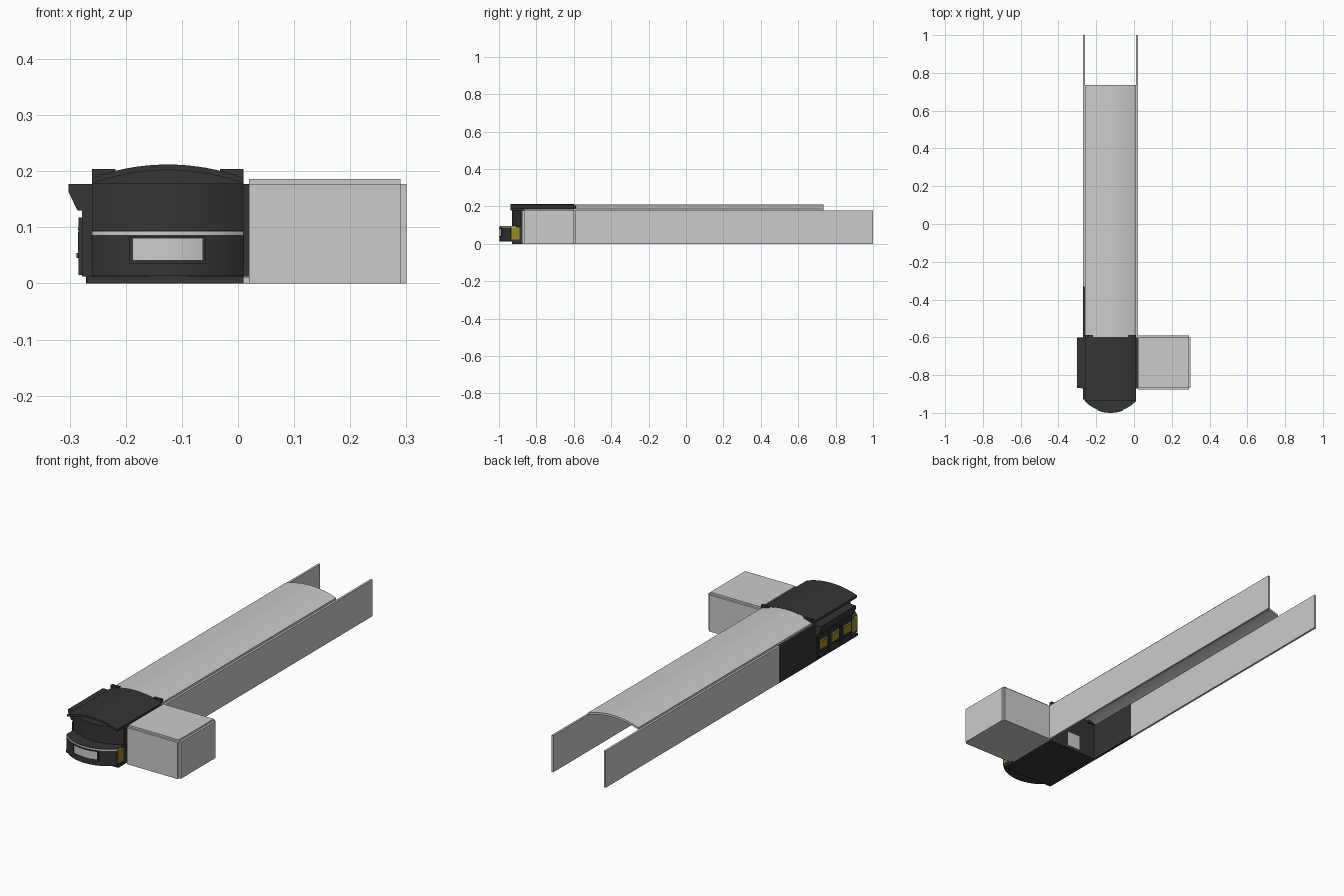
import bpy, bmesh, math
from mathutils import Vector

if "Cube" in bpy.data.objects:
    bpy.data.objects.remove(bpy.data.objects["Cube"])

CX = -0.125          # centre line of the carriage
HW = 0.135           # half width of the carriage


def material(name, rgb):
    m = bpy.data.materials.new(name)
    m.diffuse_color = (*rgb, 1)
    m.use_nodes = True
    m.node_tree.nodes["Principled BSDF"].inputs["Base Color"].default_value = m.diffuse_color
    return m


DARK = material("dark", (0.035, 0.035, 0.035))
YELLOW = material("yellow", (0.3, 0.27, 0.02))


def prism(name, pts, axis, lo, hi, mat=None, smooth=False):
    """Extrude a 2D outline along x, y or z between lo and hi."""
    place = {"x": lambda p, t: (t, p[0], p[1]),
             "y": lambda p, t: (p[0], t, p[1]),
             "z": lambda p, t: (p[0], p[1], t)}[axis]
    bm = bmesh.new()
    a = [bm.verts.new(place(p, lo)) for p in pts]
    b = [bm.verts.new(place(p, hi)) for p in pts]
    n = len(pts)
    bm.faces.new(a)
    bm.faces.new(b[::-1])
    for i in range(n):
        bm.faces.new((a[i], b[i], b[(i + 1) % n], a[(i + 1) % n]))
    bmesh.ops.recalc_face_normals(bm, faces=bm.faces)
    me = bpy.data.meshes.new(name)
    bm.to_mesh(me)
    bm.free()
    ob = bpy.data.objects.new(name, me)
    bpy.context.collection.objects.link(ob)
    if mat:
        me.materials.append(mat)
    if smooth:
        bpy.ops.object.select_all(action="DESELECT")
        ob.select_set(True)
        bpy.context.view_layer.objects.active = ob
        bpy.ops.object.shade_smooth_by_angle(angle=math.radians(30))
    return ob


def box(name, x, y, z, mat=None):
    return prism(name, [(x[0], y[0]), (x[1], y[0]), (x[1], y[1]), (x[0], y[1])],
                 "z", z[0], z[1], mat)


def arc(x0, x1, edge, peak, n=24):
    """Points of a circular arc over the carriage width, from x0 to x1."""
    s = abs(peak - edge)
    r = (HW * HW + s * s) / (2 * s)
    sign = 1 if peak > edge else -1
    pts = []
    for i in range(n + 1):
        x = x0 + (x1 - x0) * i / n
        pts.append((x, peak - sign * (r - math.sqrt(r * r - (x - CX) ** 2))))
    return pts


def shell(edge, peak, thick):
    return (arc(CX - HW, CX + HW, edge, peak)
            + arc(CX + HW, CX - HW, edge - thick, peak - thick))


def band(x0, x1, front, back):
    """Curved plate following the nose in plan."""
    e, p = -0.938, -0.996
    return (arc(x0, x1, e + front, p + front) + arc(x1, x0, e + back, p + back))


L, R = CX - HW, CX + HW

# Long arched roof and side walls
prism("arched_roof", shell(0.187, 0.211, 0.01), "y", -0.60, 0.735, smooth=True)
box("right_wall", (R, R + 0.01), (-0.59, 1), (0, 0.177))
box("left_wall", (L - 0.01, L), (-0.33, 1), (0, 0.177))
box("left_wall_dark_section", (L - 0.011, L), (-0.60, -0.33), (0, 0.177), DARK)

# Cab body, floor and overhanging canopy
prism("cab_body", arc(L, R, -0.885, -0.93) + [(R, -0.60), (L, -0.60)],
      "z", 0.01, 0.178, DARK, True)
prism("cab_upper_fill", arc(L, R, 0.178, 0.202), "y", -0.885, -0.60, DARK, True)
prism("cab_canopy", shell(0.188, 0.212, 0.01), "y", -0.937, -0.598, DARK, True)
box("cab_floor", (L - 0.01, R), (-0.93, -0.60), (0, 0.012), DARK)
box("cab_right_panel", (R, R + 0.01), (-0.87, -0.60), (0.012, 0.177), DARK)
for side, x in (("left", L), ("right", R - 0.042)):
    box(side + "_roof_bracket", (x, x + 0.042), (-0.602, -0.588), (0.178, 0.204), DARK)
box("rear_panel", (-0.17, -0.10), (-0.601, -0.597), (0.012, 0.085))

# Rounded bumper with light strip, framed window and yellow side markers
prism("bumper", arc(L, R, -0.938, -0.996) + [(R, -0.88), (L, -0.88)],
      "z", 0.013, 0.086, DARK, True)
prism("bumper_strip", band(L, R, 0, 0.03), "z", 0.086, 0.093, None, True)
prism("bumper_top", arc(L, R, -0.936, -0.994) + [(R, -0.88), (L, -0.88)],
      "z", 0.086, 0.095, DARK, True)
fx0, fx1 = CX - 0.068, CX + 0.068
for nm, z in (("lower", (0.036, 0.042)), ("upper", (0.080, 0.085))):
    prism("window_frame_" + nm, band(fx0, fx1, -0.004, 0.01), "z", *z, DARK, True)
for nm, x in (("left", fx0), ("right", fx1 - 0.006)):
    prism("window_frame_" + nm, band(x, x + 0.006, -0.004, 0.01), "z", 0.042, 0.080, DARK)
prism("front_window", band(fx0 + 0.006, fx1 - 0.006, -0.002, 0.01), "z", 0.042, 0.080, None, True)
for nm, x in (("left", L - 0.001), ("right", R - 0.001)):
    box(nm + "_marker", (x, x + 0.002), (-0.934, -0.89), (0.022, 0.086), YELLOW)

# Left service panel: hood above three modules
box("service_panel", (L - 0.018, L), (-0.87, -0.60), (0.012, 0.177), DARK)
prism("service_hood", [(L, 0.177), (-0.302, 0.177), (-0.302, 0.163), (-0.286, 0.13), (L, 0.13)],
      "y", -0.868, -0.602, DARK)
for i in range(3):
    y = -0.825 + i * 0.09
    box(f"module_{i}", (-0.284, L), (y - 0.038, y + 0.038), (0.015, 0.118), DARK)
    box(f"module_screen_{i}", (-0.2855, -0.28), (y - 0.028, y + 0.028), (0.055, 0.092), YELLOW)
    box(f"module_label_{i}", (-0.2855, -0.28), (y - 0.028, y + 0.028), (0.094, 0.1))
    box(f"module_lip_{i}", (-0.288, -0.28), (y - 0.03, y + 0.03), (0.045, 0.054), DARK)

# Side compartment made of thin plates
bx0, bx1, by0, by1 = 0.02, 0.29, -0.866, -0.60
box("compartment_floor", (R, bx1), (by0, by1), (0, 0.011))
box("compartment_lid", (bx0, bx1), (by0, by1), (0.176, 0.186))
box("compartment_front", (bx0, bx1), (by0 - 0.01, by0), (0, 0.177))
box("compartment_back", (R, bx1), (by1, by1 + 0.01), (0, 0.177))
box("compartment_side", (bx1, bx1 + 0.01), (by0, by1), (0, 0.177))
